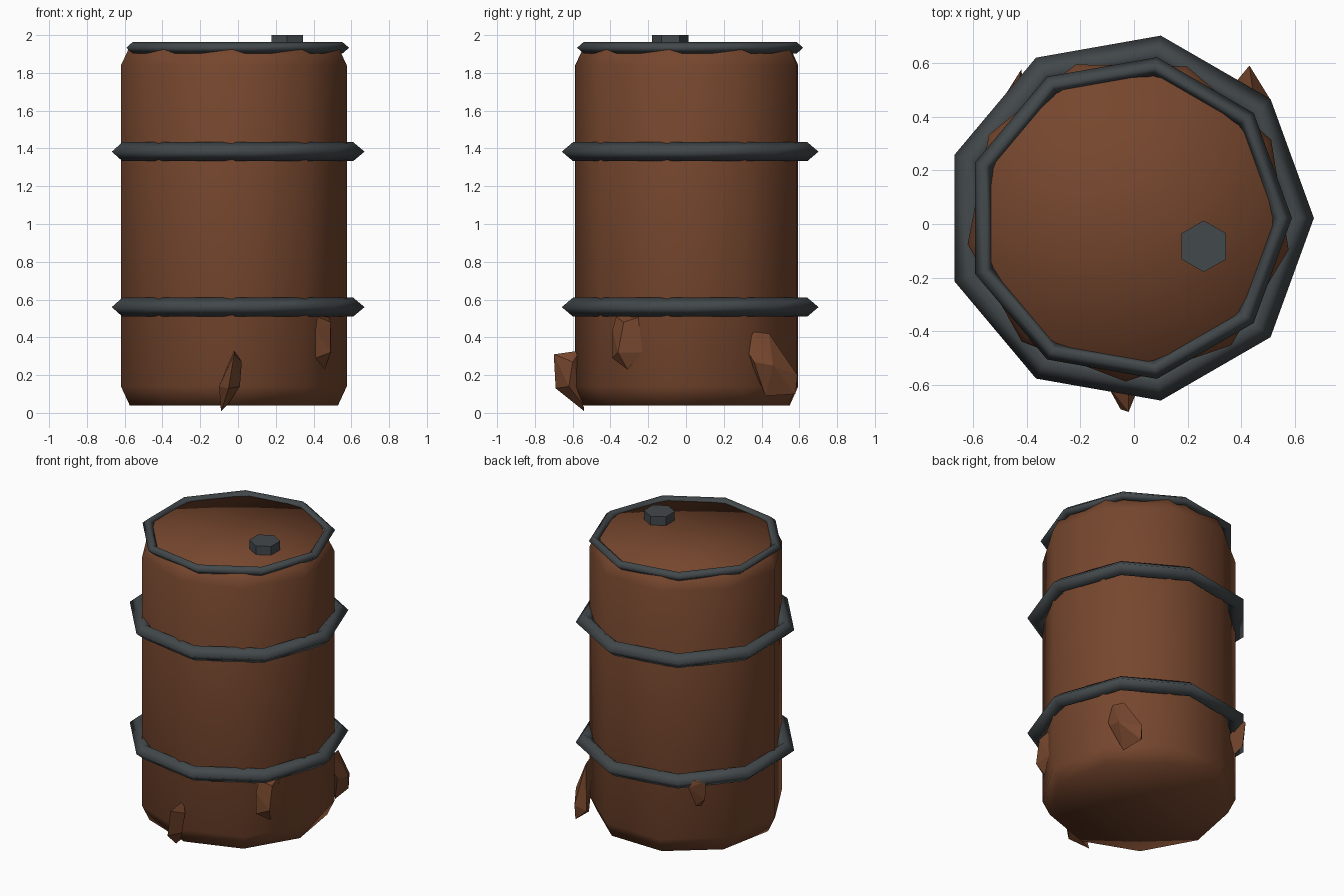
import bpy, bmesh, math
from mathutils import Vector

if "Cube" in bpy.data.objects:
    bpy.data.objects.remove(bpy.data.objects["Cube"])


def material(name, rgb):
    m = bpy.data.materials.new(name)
    m.diffuse_color = (*rgb, 1)
    m.use_nodes = True
    m.node_tree.nodes["Principled BSDF"].inputs["Base Color"].default_value = m.diffuse_color
    return m


RUST = material("rust_brown", (0.18, 0.062, 0.027))
STEEL = material("dark_steel", (0.055, 0.065, 0.07))


def finish(bm, name, mat, loc=(0, 0, 0), smooth=None):
    bmesh.ops.recalc_face_normals(bm, faces=bm.faces[:])
    me = bpy.data.meshes.new(name)
    bm.to_mesh(me)
    bm.free()
    ob = bpy.data.objects.new(name, me)
    bpy.context.collection.objects.link(ob)
    ob.location = loc
    me.materials.append(mat)
    if smooth:
        bpy.ops.object.select_all(action='DESELECT')
        ob.select_set(True)
        bpy.context.view_layer.objects.active = ob
        bpy.ops.object.shade_smooth_by_angle(angle=math.radians(smooth))
    return ob


def lathe(name, profile, sides, turn, mat, loc, smooth=None, closed=False):
    """Sweep (radius, z) points around z; open profiles get fan end caps."""
    bm = bmesh.new()
    rings = []
    for r, z in profile:
        angles = [math.radians(turn) + math.tau * i / sides for i in range(sides)]
        rings.append([bm.verts.new((r * math.cos(a), r * math.sin(a), z)) for a in angles])
    pairs = list(zip(rings, rings[1:]))
    if closed:
        pairs.append((rings[-1], rings[0]))
    else:
        caps = [bm.faces.new(rings[0]), bm.faces.new(rings[-1])]
        bmesh.ops.poke(bm, faces=caps)
    for lo, hi in pairs:
        for i in range(sides):
            j = (i + 1) % sides
            bm.faces.new((lo[i], lo[j], hi[j], hi[i]))
    return finish(bm, name, mat, loc, smooth)


def hoop(name, z, major, half_width, half_height):
    section = [(major + half_width, 0), (major, half_height),
               (major - half_width, 0), (major, -half_height)]
    return lathe(name, section, 9, 0, STEEL, (-0.02, 0.022, z), 100, closed=True)


def shard(name, points):
    bm = bmesh.new()
    for p in points:
        bm.verts.new(Vector(p))
    bmesh.ops.convex_hull(bm, input=bm.verts[:])
    loose = [v for v in bm.verts if not v.link_faces]
    bmesh.ops.delete(bm, geom=loose, context='VERTS')
    return finish(bm, name, RUST)


# Nine-sided barrel body with chamfered ends
lathe("barrel_body", [(0.56, 0.04), (0.607, 0.14), (0.607, 1.84), (0.56, 1.94)],
      9, -11, RUST, (-0.02, 0.02, 0), 75)

# Nine-sided steel hoops and top rim, diamond cross-section
hoop("lower_hoop", 0.56, 0.63, 0.06, 0.05)
hoop("upper_hoop", 1.383, 0.63, 0.06, 0.05)
hoop("top_rim", 1.933, 0.573, 0.035, 0.03)

# Hexagonal bung cap on the lid
lathe("bung_cap", [(0.096, 1.92), (0.096, 2.0)], 6, 90, STEEL, (0.26, -0.083, 0))

# Rust flakes sticking out near the base
shard("front_flake", [(-.02, -.70, .31), (-.02, -.56, .33), (.02, -.60, .27), (.01, -.62, .14),
                      (-.10, -.60, .14), (-.05, -.69, .13), (-.09, -.54, .01), (-.05, -.55, .05)])
shard("right_flake", [(.42, -.37, .51), (.48, -.24, .51), (.49, -.33, .48), (.495, -.23, .32),
                      (.46, -.31, .23), (.41, -.39, .29), (.49, -.36, .32), (.41, -.39, .44)])
shard("back_right_flake", [(.48, .31, .35), (.47, .36, .43), (.45, .44, .42), (.43, .59, .20),
                           (.43, .58, .10), (.44, .42, .09), (.51, .46, .25), (.38, .53, .15),
                           (.50, .36, .27)])
shard("back_left_flake", [(-.42, .575, .54), (-.43, .53, .58), (-.48, .47, .56), (-.48, .48, .44),
                          (-.44, .52, .40), (-.43, .45, .37), (-.40, .44, .50)])
